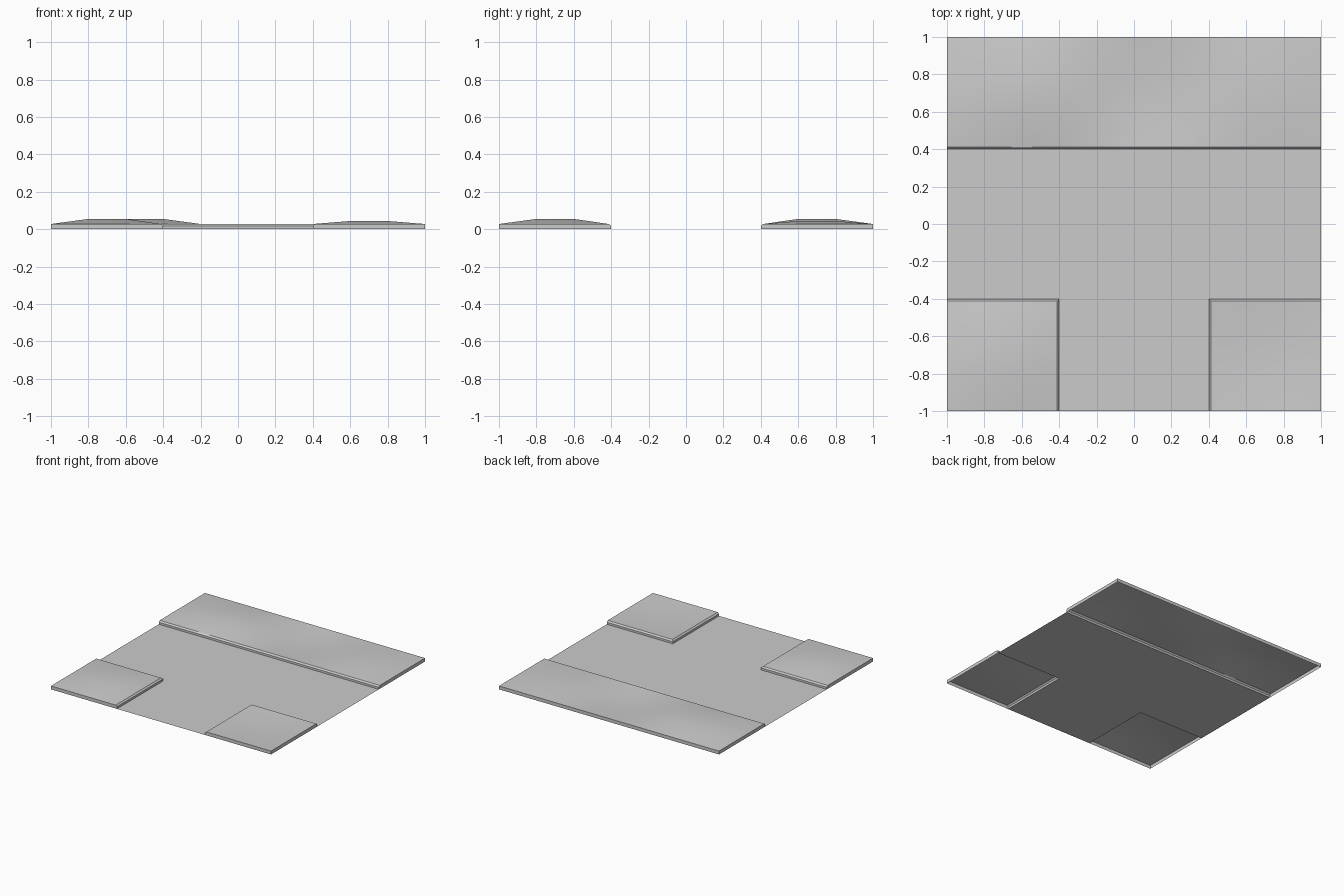
import bpy, bmesh

cube = bpy.data.objects.get("Cube")
if cube:
    bpy.data.objects.remove(cube)

CURB = 0.4       # distance of the kerb lines from the centre
BEVEL = 0.012    # width of the kerb chamfer
TOP = 0.028      # height of the pavement edge
CHAMFER = 0.017  # height where the kerb chamfer starts

grey = bpy.data.materials.new("plain_grey")
grey.use_nodes = True
colour = (0.6, 0.6, 0.6, 1)
grey.diffuse_color = colour
grey.node_tree.nodes["Principled BSDF"].inputs["Base Color"].default_value = colour


def finish(name, bm):
    mesh = bpy.data.meshes.new(name)
    bm.to_mesh(mesh)
    bm.free()
    mesh.materials.append(grey)
    obj = bpy.data.objects.new(name, mesh)
    bpy.context.collection.objects.link(obj)
    bpy.ops.object.select_all(action="DESELECT")
    obj.select_set(True)
    bpy.context.view_layer.objects.active = obj
    bpy.ops.object.shade_smooth_by_angle()
    return obj


def grid(bm, xs, ys, height):
    rows = [[bm.verts.new((x, y, height(i, j))) for i, x in enumerate(xs)]
            for j, y in enumerate(ys)]
    for low, high in zip(rows, rows[1:]):
        for i in range(len(xs) - 1):
            bm.faces.new((low[i], low[i + 1], high[i + 1], high[i]))


def to_kerb(value):
    # Push a coordinate on the inset kerb edge out to the kerb line
    if abs(abs(value) - CURB - BEVEL) < 0.001:
        return CURB if value > 0 else -CURB
    return value


def pavement(name, xs, ys, heights):
    """Uneven open-bottomed slab; heights give the inner vertices along x."""
    bm = bmesh.new()

    def height(i, j):
        inner = 0 < i < len(xs) - 1 and 0 < j < len(ys) - 1
        return heights[i - 1] if inner else TOP

    grid(bm, xs, ys, height)
    # Chamfer, then vertical wall
    for z in (CHAMFER, 0):
        border = [e for e in bm.edges if e.is_boundary]
        new = bmesh.ops.extrude_edge_only(bm, edges=border)["geom"]
        for v in new:
            if isinstance(v, bmesh.types.BMVert):
                v.co = (to_kerb(v.co.x), to_kerb(v.co.y), z)
    bmesh.ops.recalc_face_normals(bm, faces=bm.faces)
    bm.faces.ensure_lookup_table()
    if bm.faces[0].normal.z < 0:
        bmesh.ops.reverse_faces(bm, faces=bm.faces)
    return finish(name, bm)


# Pavements: a long one behind, and two corner blocks in front
outer = [CURB + BEVEL, 0.6, 0.8, 1]
inner = [-v for v in reversed(outer)]
long_xs = [-1 + 0.2 * i for i in range(11)]
# keep the long pavement's grid clear of the kerb snap in x
pavement("back_pavement", long_xs, outer,
         [0.055, 0.055, 0.055, TOP, 0.012, 0.012, TOP, 0.044, 0.044])
pavement("front_right_pavement", inner, inner, [0.055, 0.055])
pavement("front_left_pavement", outer, inner, [0.014, 0.014])

# Flat T-shaped road between the kerbs
bm = bmesh.new()
grid(bm, [-1, -CURB, CURB, 1], [-1, -CURB, CURB], lambda i, j: 0)
bm.faces.ensure_lookup_table()
corners = [f for f in bm.faces
           if abs(f.calc_center_median().x) > CURB and f.calc_center_median().y < -CURB]
bmesh.ops.delete(bm, geom=corners, context="FACES")
finish("road", bm)
